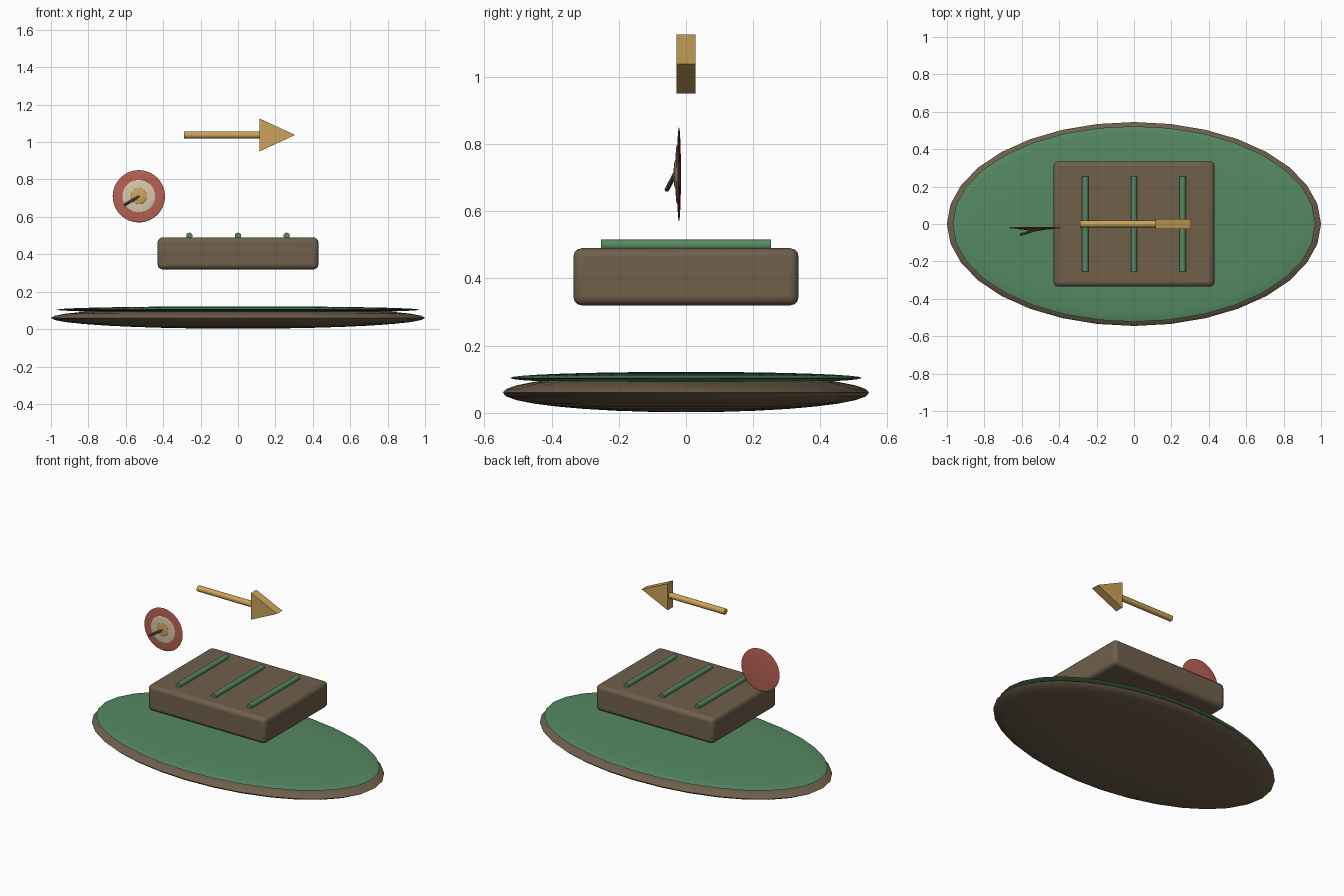
import bpy, bmesh, math
from mathutils import Vector

if "Cube" in bpy.data.objects:
    bpy.data.objects.remove(bpy.data.objects["Cube"])


def material(name, rgb):
    m = bpy.data.materials.new(name)
    m.diffuse_color = (*rgb, 1)
    m.use_nodes = True
    m.node_tree.nodes["Principled BSDF"].inputs["Base Color"].default_value = m.diffuse_color
    return m


BROWN = material("brown", (0.16, 0.115, 0.07))
GREEN = material("green", (0.09, 0.25, 0.125))
GOLD = material("gold", (0.60, 0.37, 0.10))
RED = material("red", (0.48, 0.12, 0.09))
CREAM = material("cream", (0.70, 0.58, 0.40))


def finish(name, mat, smooth=True):
    ob = bpy.context.object
    ob.name = name
    ob.data.materials.append(mat)
    if smooth:
        bpy.ops.object.shade_smooth_by_angle(angle=math.radians(40))
    return ob


def ellipsoid(name, loc, radii, mat, segs=32, rings=16):
    bpy.ops.mesh.primitive_uv_sphere_add(segments=segs, ring_count=rings, location=loc)
    bpy.context.object.scale = radii
    bpy.ops.object.transform_apply(location=False, rotation=False, scale=True)
    return finish(name, mat)


def rod(name, a, b, r, mat, sides=12):
    a, b = Vector(a), Vector(b)
    bpy.ops.mesh.primitive_cylinder_add(vertices=sides, radius=r, depth=(b - a).length,
                                        location=(a + b) / 2)
    bpy.context.object.rotation_euler = (b - a).to_track_quat('Z', 'Y').to_euler()
    return finish(name, mat)


# oval ground with grass layer
ellipsoid("ground_base", (0, 0, 0.06), (1.0, 0.545, 0.058), BROWN)
ellipsoid("grass_layer", (0, 0, 0.104), (0.97, 0.523, 0.018), GREEN)

# floating rounded block
bpy.ops.mesh.primitive_cube_add(size=1, location=(0, 0, 0.405))
bpy.context.object.scale = (0.86, 0.67, 0.17)
bpy.ops.object.transform_apply(location=False, rotation=False, scale=True)
bevel = bpy.context.object.modifiers.new("bevel", 'BEVEL')
bevel.width = 0.025
bevel.segments = 3
finish("soil_block", BROWN)

# three green rows on the block
for i, x in enumerate((-0.26, 0, 0.26)):
    rod(f"row_{i + 1}", (x, -0.253, 0.499), (x, 0.253, 0.499), 0.017, GREEN)

# direction arrow: shaft and triangular head
rod("arrow_shaft", (-0.29, 0, 1.038), (0.115, 0, 1.038), 0.019, GOLD)
bm = bmesh.new()
tri = [bm.verts.new((x, -0.028, z)) for x, z in ((0.115, 0.95), (0.305, 1.038), (0.115, 1.126))]
face = bm.faces.new(tri)
ext = bmesh.ops.extrude_face_region(bm, geom=[face])
bmesh.ops.translate(bm, vec=(0, 0.056, 0),
                    verts=[v for v in ext["geom"] if isinstance(v, bmesh.types.BMVert)])
bmesh.ops.recalc_face_normals(bm, faces=bm.faces)
mesh = bpy.data.meshes.new("arrow_head")
bm.to_mesh(mesh)
bm.free()
head = bpy.data.objects.new("arrow_head", mesh)
bpy.context.collection.objects.link(head)
mesh.materials.append(GOLD)

# round target: three thin stacked discs
for name, y, r, t, mat in (("target_outer", -0.021, 0.140, 0.006, RED),
                           ("target_middle", -0.027, 0.088, 0.005, CREAM),
                           ("target_centre", -0.032, 0.042, 0.005, GOLD)):
    ellipsoid(name, (-0.53, y, 0.71), (r, t, r), mat)

# pointer stuck in the target
rod("target_pointer", (-0.607, -0.057, 0.664), (-0.527, -0.032, 0.711), 0.007, BROWN, 8)
